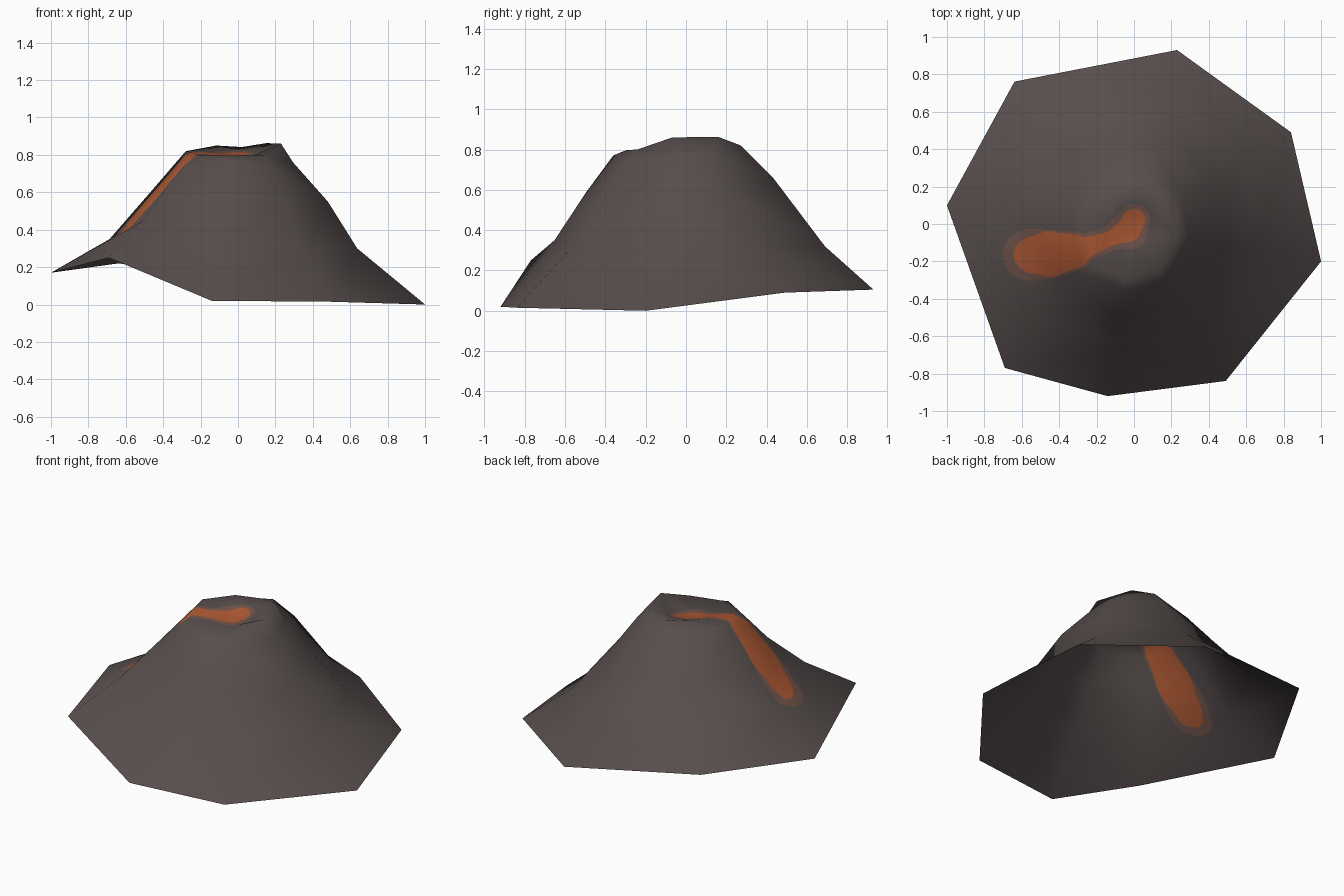
import bpy, bmesh, math
from mathutils import Vector

if "Cube" in bpy.data.objects:
    bpy.data.objects.remove(bpy.data.objects["Cube"])

# Slope profiles: bearing in degrees, then (radius, height[, twist]) from foot
# over the crater rim to the inner crater
COLUMNS = [
    (-11.3, [(1.02, 0.0), (.65, .30), (.49, .55), (.30, .76), (.24, .86, -5), (.12, .80)]),
    (30.3, [(.972, .09), (.675, .30), (.44, .575), (.285, .785), (.22, .863, 16), (.12, .815)]),
    (76.1, [(.958, .105), (.71, .32), (.445, .66), (.28, .82), (.20, .842, 8), (.10, .82)]),
    (130, [(.994, .22), (.70, .355), (.48, .59), (.32, .77), (.18, .85), (.10, .82)]),
    (174.3, [(1.005, .17), (.69, .35), (.48, .59), (.35, .74), (.28, .82), (.12, .815)]),
    (228.1, [(1.034, .25), (.71, .445, -4), (.49, .632, -8), (.385, .74, -6), (.305, .80), (.11, .79)]),
    (261.3, [(.931, .02), (.66, .35), (.50, .59), (.365, .77), (.30, .797), (.10, .785)]),
    (300.3, [(.972, .015), (.66, .31), (.49, .56), (.34, .75), (.28, .80), (.10, .785)]),
]

# Lava flow seen from above: x, y, radius of the hot core, radius of the cooler edge
FLOW = [
    (.00, .02, .06, .085), (-.03, -.03, .065, .105), (-.13, -.08, .038, .065),
    (-.24, -.12, .052, .072), (-.32, -.145, .09, .105), (-.45, -.16, .122, .13),
    (-.54, -.165, .098, .14), (-.565, -.165, .08, .135),
]


def outside(p, k):
    """Signed distance in plan from the flow outline (k=2 core, k=3 edge)."""
    best = 9
    p = Vector((p.x, p.y))
    for a, b in zip(FLOW, FLOW[1:]):
        pa, pb = Vector(a[:2]), Vector(b[:2])
        d = pb - pa
        t = min(1, max(0, (p - pa).dot(d) / d.length_squared))
        best = min(best, (p - pa - d * t).length - a[k] - (b[k] - a[k]) * t)
    return best


def material(name, rgb):
    m = bpy.data.materials.new(name)
    m.diffuse_color = (*rgb, 1)
    m.use_nodes = True
    m.node_tree.nodes["Principled BSDF"].inputs["Base Color"].default_value = m.diffuse_color
    return m


# Open cone: eight columns of points lofted from foot to crater floor
bm = bmesh.new()
grid = []
for bearing, profile in COLUMNS:
    column = []
    for r, z, *twist in profile:
        a = math.radians(bearing + sum(twist))
        column.append(bm.verts.new((r * math.cos(a), r * math.sin(a), z)))
    grid.append(column)
centre = bm.verts.new((0, 0, .788))
for i, a in enumerate(grid):
    b = grid[(i + 1) % len(grid)]
    for j in range(len(a) - 1):
        bm.faces.new((a[j], b[j], b[j + 1], a[j + 1]))
    bm.faces.new((a[-1], b[-1], centre))

# Remember the smooth normals of the coarse cone
bm.normal_update()
layer = bm.verts.layers.float_vector.new("smooth_normal")
for v in bm.verts:
    v[layer] = v.normal
bmesh.ops.triangulate(bm, faces=bm.faces[:])

# Cut finer faces along the lava outlines, keeping the shape unchanged
for _ in range(6):
    edges = []
    for e in bm.edges:
        mid, size = (e.verts[0].co + e.verts[1].co) / 2, e.calc_length()
        if size > .012 and min(abs(outside(mid, 2)), abs(outside(mid, 3))) < size:
            edges.append(e)
    bmesh.ops.subdivide_edges(bm, edges=edges, cuts=1, use_grid_fill=True)
    bmesh.ops.triangulate(bm, faces=[f for f in bm.faces if len(f.verts) > 3])

# Colour by position relative to the flow
for f in bm.faces:
    f.smooth = True
    p = f.calc_center_median()
    f.material_index = 2 if outside(p, 2) < 0 else 1 if outside(p, 3) < 0 else 0

bm.verts.index_update()
normals = [Vector(v[layer]).normalized() for v in bm.verts]
mesh = bpy.data.meshes.new("volcano")
bm.to_mesh(mesh)
bm.free()
mesh.materials.append(material("dark_rock", (.094, .076, .073)))
mesh.materials.append(material("cooling_lava", (.165, .088, .07)))
mesh.materials.append(material("hot_lava", (.42, .1, .034)))
mesh.normals_split_custom_set_from_vertices(normals)
volcano = bpy.data.objects.new("volcano", mesh)
bpy.context.collection.objects.link(volcano)
